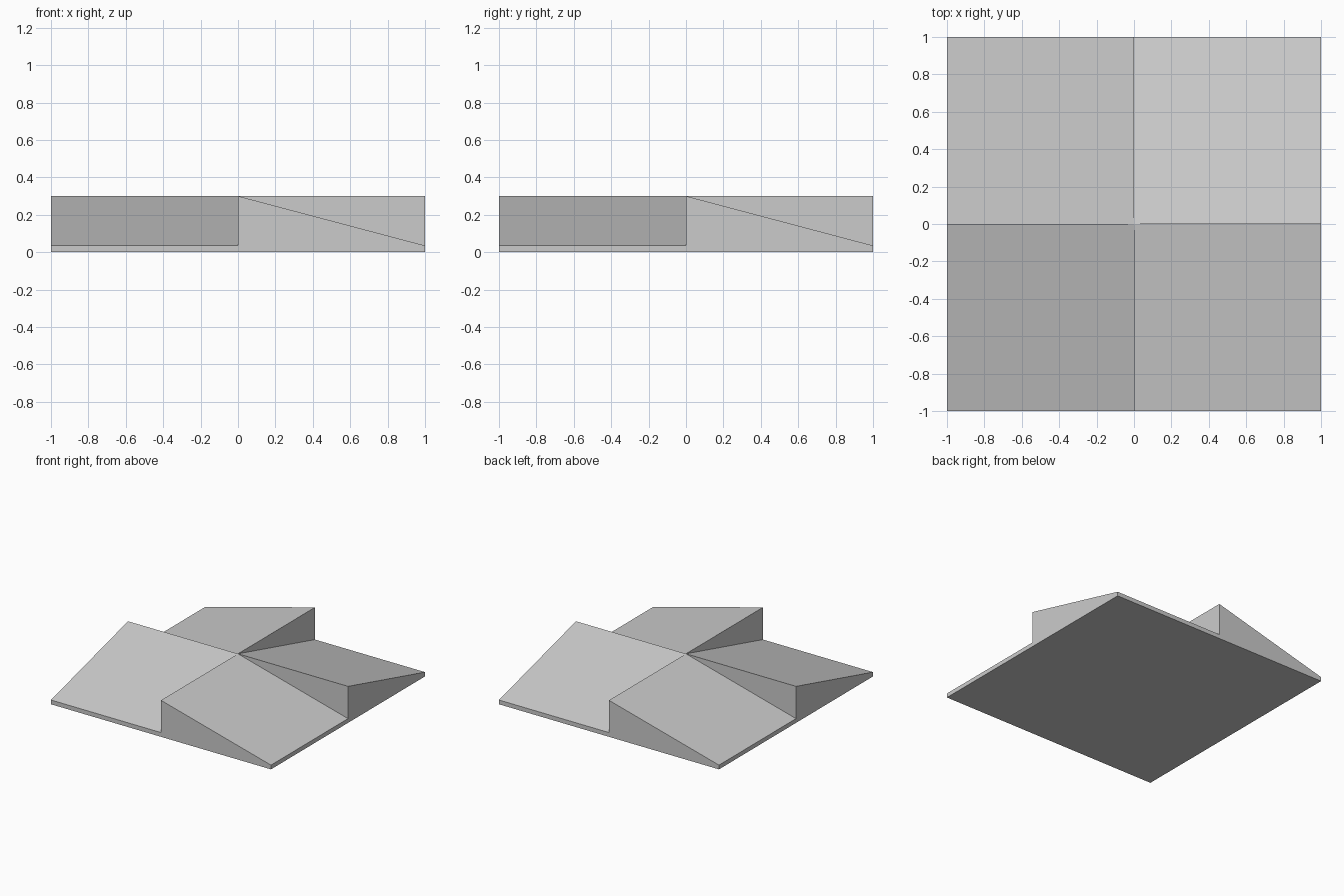
import bpy
import bmesh
from math import pi
from mathutils import Matrix, Vector

cube = bpy.data.objects.get("Cube")
if cube:
    bpy.data.objects.remove(cube, do_unlink=True)

HIGH, LOW = 0.30, 0.035   # ridge height and thin outer rim

# Plain grey material
grey = bpy.data.materials.new("light_grey")
grey.use_nodes = True
colour = (0.6, 0.6, 0.6, 1.0)
grey.diffuse_color = colour
grey.node_tree.nodes["Principled BSDF"].inputs["Base Color"].default_value = colour


def add_quadrant(bm, turn):
    """One sloping quarter, falling outward, turned about the centre."""
    rot = Matrix.Rotation(turn, 3, "Z")

    def face(*points):
        bm.faces.new([bm.verts.new(rot @ Vector(p)) for p in points])

    # Sloped top
    face((0, 0, HIGH), (-1, 0, HIGH), (-1, -1, LOW), (0, -1, LOW))
    # Thin rim at the foot of the slope
    face((-1, -1, 0), (0, -1, 0), (0, -1, LOW), (-1, -1, LOW))
    # Wedge-shaped outer side
    face((-1, 0, 0), (-1, -1, 0), (-1, -1, LOW), (-1, 0, HIGH), (-1, 0, LOW))
    # Triangular step up to the next quarter
    face((0, 0, HIGH), (0, -1, LOW), (0, -1, HIGH))
    # Flat underside
    face((0, 0, 0), (0, -1, 0), (-1, -1, 0), (-1, 0, 0))


# Four quarters form a pinwheel, welded into one closed shell
bm = bmesh.new()
for i in range(4):
    add_quadrant(bm, i * pi / 2)
bmesh.ops.remove_doubles(bm, verts=bm.verts[:], dist=0.001)
bmesh.ops.recalc_face_normals(bm, faces=bm.faces[:])

mesh = bpy.data.meshes.new("pinwheel_roof")
bm.to_mesh(mesh)
bm.free()
mesh.materials.append(grey)
roof = bpy.data.objects.new("pinwheel_roof", mesh)
bpy.context.collection.objects.link(roof)
